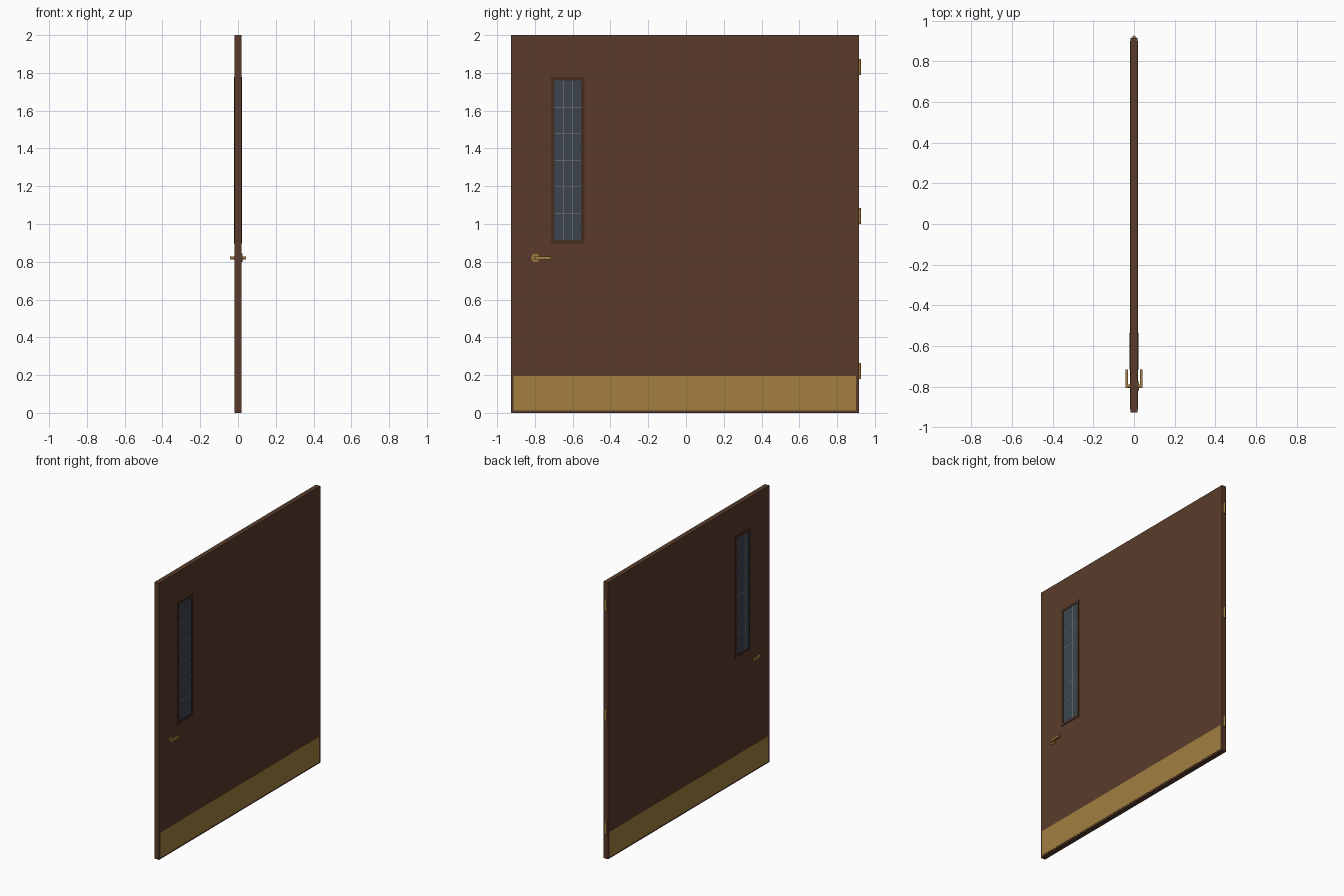
import bpy, math
from mathutils import Vector

if "Cube" in bpy.data.objects:
    bpy.data.objects.remove(bpy.data.objects["Cube"])


def material(name, rgb):
    m = bpy.data.materials.new(name)
    m.diffuse_color = (*rgb, 1)
    m.use_nodes = True
    m.node_tree.nodes["Principled BSDF"].inputs["Base Color"].default_value = m.diffuse_color
    return m


WOOD = material("wood", (0.10, 0.044, 0.024))
TRIM = material("dark_wood", (0.056, 0.025, 0.014))
BRASS = material("brass", (0.36, 0.21, 0.05))
GLASS = material("glass", (0.045, 0.06, 0.08))
WIRE = material("wire", (0.25, 0.23, 0.21))


def box(name, lo, hi, mat):
    lo, hi = Vector(lo), Vector(hi)
    bpy.ops.mesh.primitive_cube_add(size=1, location=(lo + hi) / 2)
    ob = bpy.context.object
    ob.name = name
    ob.scale = hi - lo
    bpy.ops.object.transform_apply(location=False, rotation=False, scale=True)
    ob.data.materials.append(mat)
    return ob


def cylinder(name, loc, r, depth, mat, along_x=False, sides=16):
    rot = (0, math.pi / 2, 0) if along_x else (0, 0, 0)
    bpy.ops.mesh.primitive_cylinder_add(vertices=sides, radius=r, depth=depth,
                                        location=loc, rotation=rot)
    ob = bpy.context.object
    ob.name = name
    ob.data.materials.append(mat)
    bpy.ops.object.shade_smooth_by_angle(angle=math.radians(40))
    return ob


T = 0.0175                                   # half thickness of the door
Y0, Y1, Z0, Z1 = -0.714, -0.537, 0.897, 1.777  # outside of window trim
W = 0.018                                    # trim width

# Door slab
box("door_panel", (-T, -0.926, 0), (T, 0.915, 2), WOOD)

# Glass showing on both faces
gy0, gy1, gz0, gz1 = Y0 + W, Y1 - W, Z0 + W, Z1 - W
box("window_glass", (-T - 0.0004, gy0, gz0), (T + 0.0004, gy1, gz1), GLASS)

# Window trim running through the door
F = 0.021
box("window_trim_left", (-F, Y0, Z0), (F, gy0, Z1), TRIM)
box("window_trim_right", (-F, gy1, Z0), (F, Y1, Z1), TRIM)
box("window_trim_bottom", (-F, gy0, Z0), (F, gy1, gz0), TRIM)
box("window_trim_top", (-F, gy0, gz1), (F, gy1, Z1), TRIM)

# Wire grid, three panes by six
G, H = T + 0.001, 0.0014
for i in (1, 2):
    y = gy0 + (gy1 - gy0) * i / 3
    box("wire_vertical", (-G, y - H, gz0), (G, y + H, gz1), WIRE)
for i in range(1, 6):
    z = gz0 + (gz1 - gz0) * i / 6
    box("wire_horizontal", (-G, gy0, z - H), (G, gy1, z + H), WIRE)

# Kick plates and lever handles on both faces
for s, side in ((-1, "back"), (1, "front")):
    x0, x1 = sorted((s * T, s * (T + 0.0015)))
    box("kick_plate_" + side, (x0, -0.912, 0.012), (x1, 0.9, 0.195), BRASS)
    x0, x1 = sorted((s * 0.030, s * 0.042))
    box("lever_" + side, (x0, -0.805, 0.813), (x1, -0.714, 0.829), BRASS)
    cylinder("spindle_" + side, (s * 0.025, -0.797, 0.821), 0.008, 0.02, BRASS, True)
cylinder("handle_rosette", (0.0205, -0.797, 0.821), 0.022, 0.008, BRASS, True, 24)

# Hinges: leaf on the edge and a knuckle
for z in (0.222, 1.042, 1.832):
    box("hinge_leaf", (-0.012, 0.913, z - 0.042), (0.012, 0.917, z + 0.042), BRASS)
    cylinder("hinge_knuckle", (0, 0.918, z), 0.008, 0.084, BRASS)
